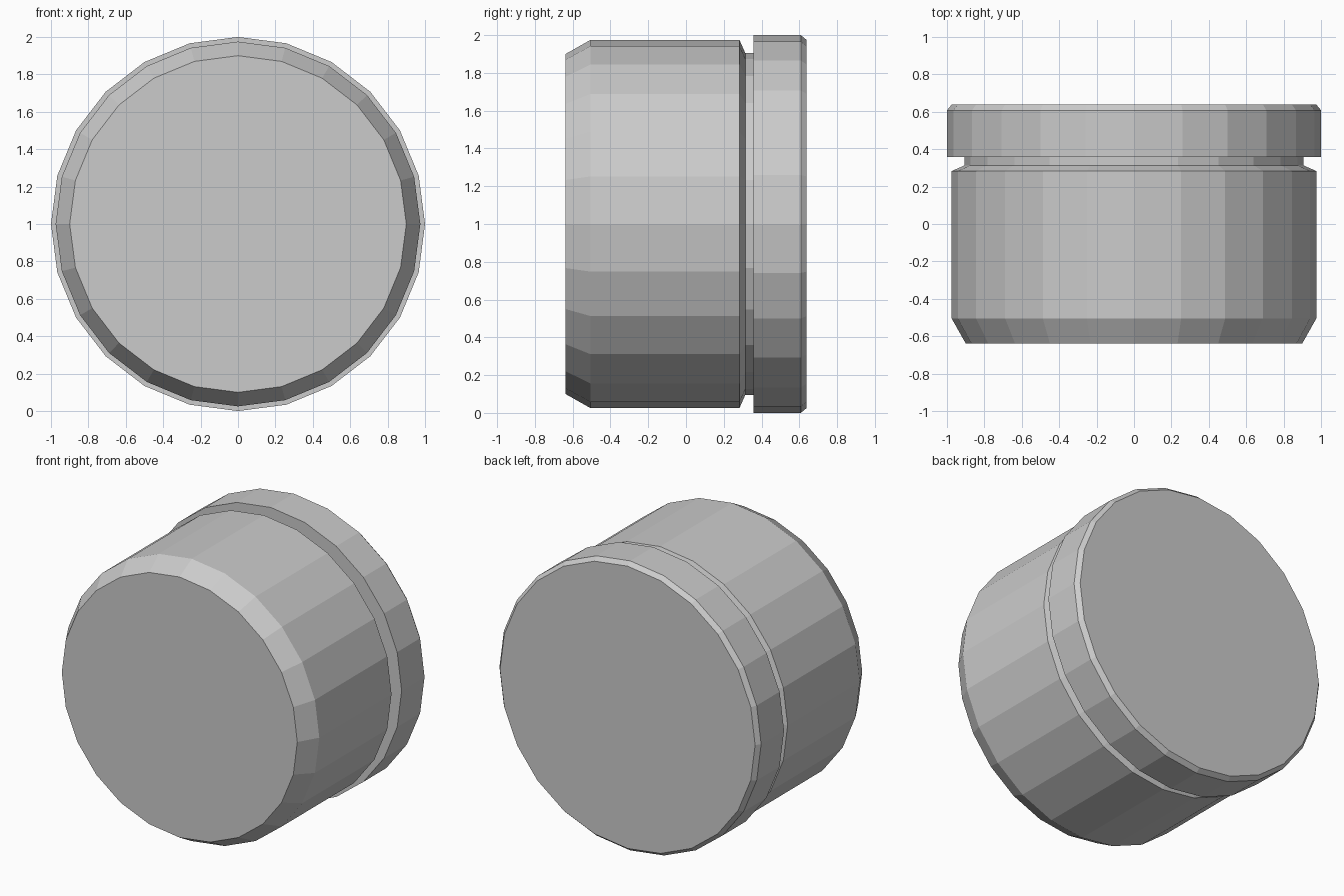
import bpy, bmesh
from math import cos, sin, tau

if "Cube" in bpy.data.objects:
    bpy.data.objects.remove(bpy.data.objects["Cube"])

SIDES = 24
CENTRE_Z = 1.0


def turned_part(name, profile):
    """Revolve (y, radius) points round the y axis and cap both ends."""
    bm = bmesh.new()
    rings = [[bm.verts.new((r * cos(tau * i / SIDES), y, r * sin(tau * i / SIDES)))
              for i in range(SIDES)] for y, r in profile]
    for a, b in zip(rings, rings[1:]):
        for i in range(SIDES):
            j = (i + 1) % SIDES
            bm.faces.new((a[i], a[j], b[j], b[i]))
    bm.faces.new(rings[0])
    bm.faces.new(rings[-1])
    bmesh.ops.recalc_face_normals(bm, faces=bm.faces[:])
    mesh = bpy.data.meshes.new(name)
    bm.to_mesh(mesh)
    bm.free()
    obj = bpy.data.objects.new(name, mesh)
    obj.location.z = CENTRE_Z
    bpy.context.collection.objects.link(obj)
    return obj


# Jar body: chamfered front edge, sloped shoulder and recessed neck
turned_part("jar_body", [(-0.638, 0.90), (-0.505, 0.975), (0.283, 0.975),
                         (0.314, 0.905), (0.36, 0.905)])

# Lid: wider disc with a small chamfer on the back edge
turned_part("lid", [(0.358, 1.0), (0.608, 1.0), (0.638, 0.975)])
